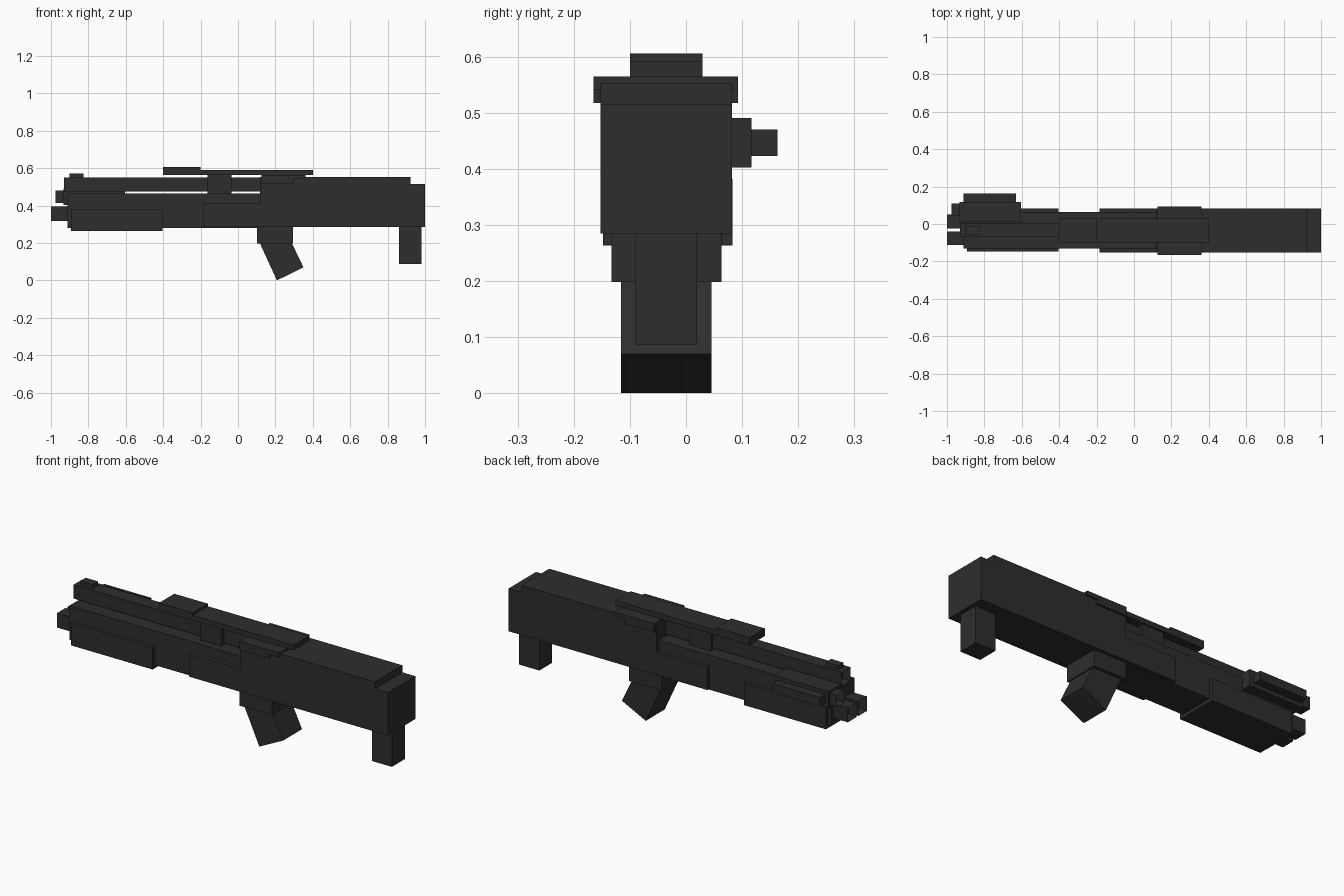
import bpy, bmesh

if "Cube" in bpy.data.objects:
    bpy.data.objects.remove(bpy.data.objects["Cube"])

mat = bpy.data.materials.new("dark_gunmetal")
mat.diffuse_color = (0.027, 0.027, 0.027, 1)
mat.use_nodes = True
mat.node_tree.nodes["Principled BSDF"].inputs["Base Color"].default_value = mat.diffuse_color


def finish(name, bm):
    bmesh.ops.recalc_face_normals(bm, faces=bm.faces[:])
    me = bpy.data.meshes.new(name)
    bm.to_mesh(me)
    bm.free()
    me.materials.append(mat)
    ob = bpy.data.objects.new(name, me)
    bpy.context.collection.objects.link(ob)
    return ob


def prism(name, profile, y0, y1):
    """Extrude an x-z outline from y0 to y1."""
    bm = bmesh.new()
    face = bm.faces.new([bm.verts.new((x, y0, z)) for x, z in profile])
    out = bmesh.ops.extrude_face_region(bm, geom=[face])
    vs = [g for g in out["geom"] if isinstance(g, bmesh.types.BMVert)]
    bmesh.ops.translate(bm, verts=vs, vec=(0, y1 - y0, 0))
    return finish(name, bm)


def box(name, x, y, z, bore=0):
    """Box from ranges; bore > 0 sinks a square hole into the -x end."""
    bm = bmesh.new()
    bmesh.ops.create_cube(bm, size=1)
    for v in bm.verts:
        for i, (a, b) in enumerate((x, y, z)):
            v.co[i] = a if v.co[i] < 0 else b
    if bore:
        bm.normal_update()
        end = min(bm.faces, key=lambda f: f.calc_center_median().x)
        bmesh.ops.inset_region(bm, faces=[end], thickness=bore)
        bmesh.ops.translate(bm, verts=end.verts[:], vec=(0.04, 0, 0))
    return finish(name, bm)


# Receiver with stepped butt and low front section
prism("receiver", [(-0.185, 0.285), (1.0, 0.285), (1.0, 0.515), (0.922, 0.515),
                   (0.922, 0.553), (0.117, 0.553), (0.117, 0.41), (-0.185, 0.41)],
      -0.152, 0.082)

# Fore-end and barrels
box("fore_end", (-0.912, 0.13), (-0.13, 0.064), (0.28, 0.465))
box("handguard", (-0.892, -0.405), (-0.148, 0.083), (0.263, 0.382))
box("upper_barrel", (-0.93, 0.13), (-0.07, 0.005), (0.475, 0.55), bore=0.015)
box("front_sight", (-0.9, -0.827), (-0.055, -0.01), (0.545, 0.572))
for name, y in (("left_muzzle", (-0.113, -0.04)), ("right_muzzle", (-0.024, 0.05))):
    box(name, (-1.0, -0.85), y, (0.317, 0.394), bore=0.015)

# Side-mounted accessory
box("side_unit", (-0.932, -0.605), (0.012, 0.117), (0.402, 0.49))
box("side_unit_cap", (-0.912, -0.63), (0.11, 0.163), (0.423, 0.47))
box("side_muzzle", (-0.977, -0.9), (0.045, 0.11), (0.415, 0.48), bore=0.013)

# Top rail, its support and side clips
prism("top_rail", [(-0.4, 0.564), (0.4, 0.564), (0.4, 0.591), (-0.2, 0.591),
                   (-0.2, 0.605), (-0.4, 0.605)], -0.1, 0.029)
box("rail_support", (-0.162, -0.035), (-0.09, 0.02), (0.44, 0.57))
prism("rail_clamp", [(0.125, 0.517), (0.3, 0.517), (0.3, 0.541), (0.362, 0.541),
                     (0.362, 0.564), (0.125, 0.564)], -0.165, 0.093)

# Grips and angled magazine
box("magazine_well", (0.102, 0.295), (-0.133, 0.063), (0.198, 0.295))
prism("magazine", [(0.114, 0.205), (0.208, 0.0), (0.35, 0.07), (0.285, 0.205)],
      -0.116, 0.045)
box("rear_grip", (0.86, 0.98), (-0.09, 0.02), (0.087, 0.295))
